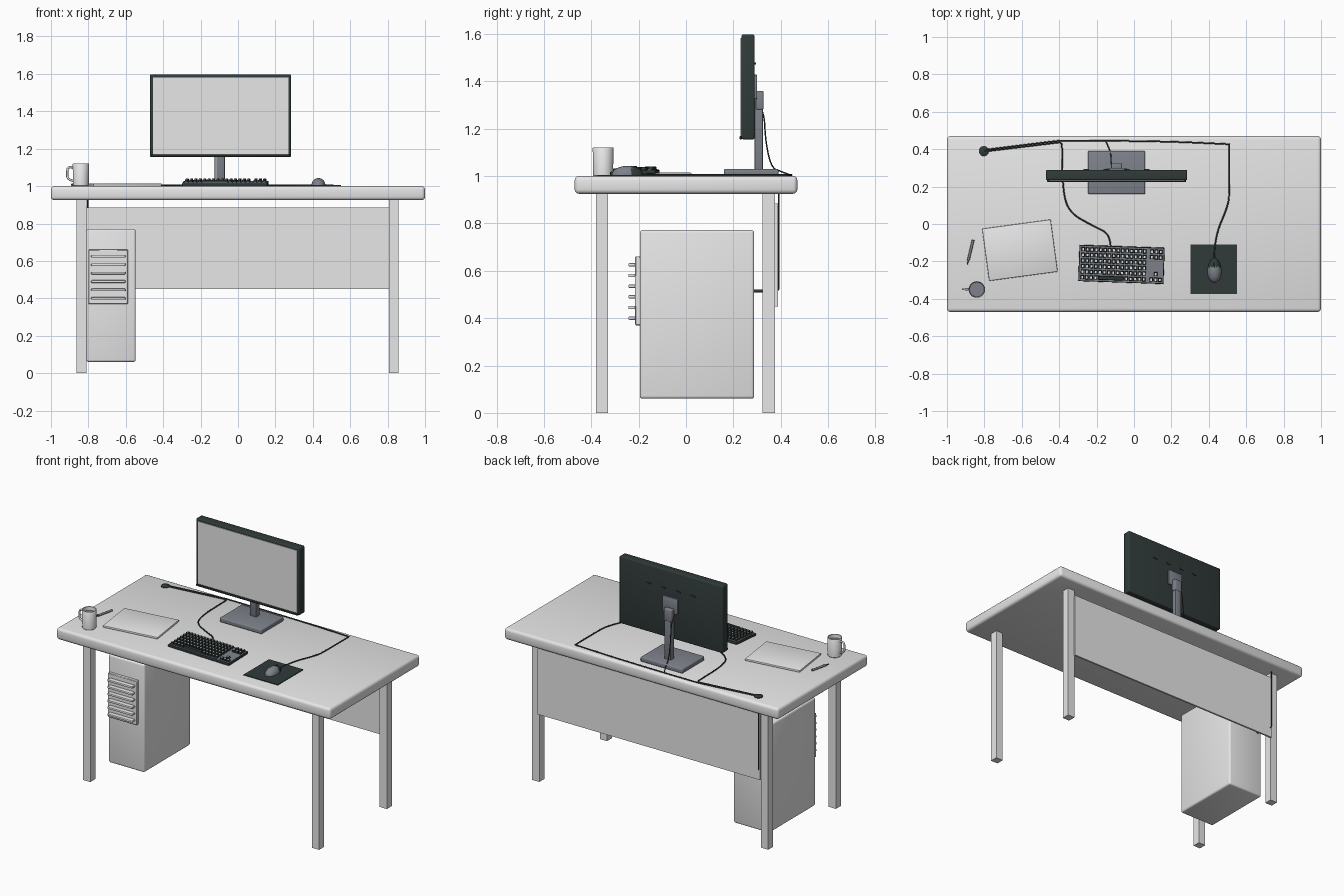
import bpy, bmesh, math
from mathutils import Matrix, Vector

if "Cube" in bpy.data.objects:
    bpy.data.objects.remove(bpy.data.objects["Cube"])


def material(name, rgb):
    m = bpy.data.materials.new(name)
    m.diffuse_color = (*rgb, 1)
    m.use_nodes = True
    m.node_tree.nodes["Principled BSDF"].inputs["Base Color"].default_value = m.diffuse_color
    return m


LIGHT = material("light_grey", (0.8, 0.8, 0.8))
SLATE = material("slate_grey", (0.21, 0.225, 0.26))
DARK = material("dark_charcoal", (0.03, 0.044, 0.042))


def finish(name, bm, mats, smooth=False):
    bmesh.ops.recalc_face_normals(bm, faces=bm.faces)
    me = bpy.data.meshes.new(name)
    bm.to_mesh(me)
    bm.free()
    ob = bpy.data.objects.new(name, me)
    bpy.context.collection.objects.link(ob)
    for m in mats:
        me.materials.append(m)
    if smooth:
        bpy.ops.object.select_all(action='DESELECT')
        bpy.context.view_layer.objects.active = ob
        ob.select_set(True)
        bpy.ops.object.shade_smooth_by_angle(angle=math.radians(40))
    return ob


def box(name, x, y, z, mat, bevel=0, segs=3, rot=0):
    """Box from (min, max) ranges, optionally bevelled and turned about z."""
    c = Vector((sum(x) / 2, sum(y) / 2, sum(z) / 2))
    size = (x[1] - x[0], y[1] - y[0], z[1] - z[0])
    bm = bmesh.new()
    bmesh.ops.create_cube(bm, size=1, matrix=Matrix.Diagonal((*size, 1)))
    if bevel:
        bmesh.ops.bevel(bm, geom=bm.edges[:], offset=bevel, segments=segs,
                        profile=0.5, affect='EDGES')
    ob = finish(name, bm, [mat], bevel > 0)
    ob.location = c
    ob.rotation_euler.z = math.radians(rot)
    return ob


def lathe(name, profile, loc, mats, steps=32, mat_rule=None):
    bm = bmesh.new()
    vs = [bm.verts.new((r, 0, z)) for r, z in profile]
    es = [bm.edges.new(p) for p in zip(vs, vs[1:])]
    bmesh.ops.spin(bm, geom=vs + es, cent=(0, 0, 0), axis=(0, 0, 1),
                   angle=2 * math.pi, steps=steps)
    bmesh.ops.remove_doubles(bm, verts=bm.verts, dist=1e-5)
    if mat_rule:
        for f in bm.faces:
            f.material_index = mat_rule(f.calc_center_median())
    ob = finish(name, bm, mats, True)
    ob.location = loc
    return ob


def tube(name, pts, radius, mat):
    cu = bpy.data.curves.new(name, 'CURVE')
    cu.dimensions = '3D'
    cu.bevel_depth = radius
    cu.bevel_resolution = 2
    cu.use_fill_caps = True
    sp = cu.splines.new('NURBS')
    sp.points.add(len(pts) - 1)
    for p, co in zip(sp.points, pts):
        p.co = (*co, 1)
    sp.order_u = 3
    sp.use_endpoint_u = True
    sp.resolution_u = 6
    cu.materials.append(mat)
    ob = bpy.data.objects.new(name, cu)
    bpy.context.collection.objects.link(ob)
    bpy.ops.object.select_all(action='DESELECT')
    bpy.context.view_layer.objects.active = ob
    ob.select_set(True)
    bpy.ops.object.convert(target='MESH')


# Desk: top, four legs, back panel
box("desk_top", (-1, 1), (-0.47, 0.47), (0.925, 1.0), LIGHT, 0.018)
for side, x in (("left", -0.837), ("right", 0.833)):
    for end, y in (("front", -0.355), ("back", 0.35)):
        box(f"leg_{end}_{side}", (x - 0.026, x + 0.026), (y - 0.026, y + 0.026),
            (0, 0.926), LIGHT)
box("back_panel", (-0.81, 0.81), (0.376, 0.388), (0.45, 0.885), LIGHT)

# Computer case with slatted vent
box("computer_case", (-0.81, -0.547), (-0.195, 0.288), (0.06, 0.772), LIGHT, 0.012)
box("vent_panel", (-0.8, -0.588), (-0.215, -0.19), (0.37, 0.66), LIGHT, 0.003, 1)
for i in range(6):
    z = 0.4 + i * 0.045
    box(f"vent_slat_{i + 1}", (-0.785, -0.602), (-0.243, -0.21), (z - 0.007, z + 0.007),
        LIGHT, 0.004, 2)

# Monitor: housing with inset screen, lower lip, mount, post, base
box("monitor_housing", (-0.47, 0.284), (0.234, 0.29), (1.155, 1.597), DARK, 0.007)
box("screen", (-0.454, 0.269), (0.23, 0.236), (1.17, 1.582), LIGHT)
box("monitor_lip", (-0.465, 0.279), (0.225, 0.236), (1.155, 1.169), DARK, 0.003, 1)
box("mount_plate", (-0.148, -0.038), (0.286, 0.3), (1.325, 1.428), SLATE, 0.004, 2)
box("mount_hinge", (-0.122, -0.064), (0.295, 0.327), (1.28, 1.36), SLATE, 0.006)
box("monitor_post", (-0.116, -0.07), (0.29, 0.325), (1.02, 1.355), SLATE, 0.004, 2)
box("monitor_base", (-0.246, 0.06), (0.16, 0.39), (1.0, 1.03), SLATE, 0.006)
for i in range(4):
    x = -0.255 + i * 0.108
    box(f"back_clip_{i + 1}", (x - 0.015, x + 0.015), (0.287, 0.295), (1.47, 1.48), DARK)

# Keyboard body, and keys as tapered blocks with a paler inset top
KB = Matrix.Translation((-0.067, -0.216, 1.0)) @ Matrix.Rotation(math.radians(-2), 4, 'Z')
TILT = Matrix.Translation((0, 0, 0.014)) @ Matrix.Rotation(math.radians(3), 4, 'X')
body = box("keyboard_body", (-0.228, 0.228), (-0.097, 0.097), (-0.009, 0.008), DARK, 0.004, 2)
body.matrix_world = KB @ TILT
deck = box("keyboard_deck", (-0.223, 0.223), (-0.092, 0.092), (0.0, 0.0095), SLATE)
deck.matrix_world = KB @ TILT @ Matrix.Translation((0, 0, 0.0048))

bm = bmesh.new()


def key(u, v, w=0.02, d=0.023, marked=True):
    r = bmesh.ops.create_cube(bm, size=1, matrix=Matrix.Translation((u, v, 0.014))
                              @ Matrix.Diagonal((w, d, 0.017, 1)))
    top = [p for p in r['verts'] if p.co.z > 0.015]
    for p in top:
        p.co.x += 0.003 if p.co.x < u else -0.003
        p.co.y += 0.003 if p.co.y < v else -0.003
    if marked:
        face = next(f for f in top[0].link_faces if all(p in top for p in f.verts))
        bmesh.ops.inset_region(bm, faces=[face], thickness=0.003)
        face.material_index = 1


for row in range(6):
    v = 0.075 - row * 0.030
    for col in range(15):
        if row == 5 and 4 <= col <= 9:
            continue
        key(-0.207 + col * 0.0235, v)
    for col in range(3):
        if row < 2 or row == 5 or (row == 4 and col == 1):
            key(0.161 + col * 0.0235, v)
key(-0.207 + 6.5 * 0.0235, -0.075, 0.138, 0.023, False)
finish("keyboard_keys", bm, [DARK, LIGHT]).matrix_world = KB @ TILT

# Mouse pad and mouse
box("mouse_pad", (0.303, 0.552), (-0.374, -0.11), (1.0, 1.005), DARK)
bm = bmesh.new()
bmesh.ops.create_uvsphere(bm, u_segments=24, v_segments=16, radius=1)
for p in bm.verts:
    p.co.z = max(p.co.z, 0)
    p.co.x *= 1 - 0.12 * p.co.y
bmesh.ops.remove_doubles(bm, verts=bm.verts, dist=1e-4)
for f in bm.faces:
    c = f.calc_center_median()
    f.material_index = int(c.y > 0.25)
bmesh.ops.transform(bm, verts=bm.verts, matrix=Matrix.Diagonal((0.037, 0.066, 0.038, 1)))
mouse = finish("mouse", bm, [SLATE, DARK], True)
mouse.location = (0.43, -0.247, 1.005)
box("mouse_wheel", (0.426, 0.434), (-0.227, -0.207), (1.03, 1.043), DARK, 0.003, 2)

# Notebook and pen
box("notebook", (-0.795, -0.425), (-0.281, 0.001), (1.0, 1.014), LIGHT, 0.005, 2, rot=7.7)
tube("pen", [(-0.86, -0.085, 1.007), (-0.886, -0.195, 1.007)], 0.007, SLATE)
tube("pen_tip", [(-0.886, -0.195, 1.007), (-0.891, -0.216, 1.006)], 0.003, DARK)

# Mug with drink and handle
lathe("mug", [(0, 0), (0.039, 0), (0.042, 0.003), (0.044, 0.118), (0.042, 0.121),
              (0.040, 0.119), (0.039, 0.095), (0, 0.095)], (-0.84, -0.35, 1.0),
      [LIGHT, SLATE], mat_rule=lambda c: int(abs(c.z - 0.095) < 0.003))
tube("mug_handle", [(-0.88, -0.35, 1.1), (-0.908, -0.348, 1.106), (-0.914, -0.347, 1.075),
                    (-0.912, -0.347, 1.035), (-0.88, -0.35, 1.028)], 0.006, LIGHT)

# Cable grommet and cables
lathe("cable_grommet", [(0, 0), (0.027, 0), (0.027, 0.004), (0.023, 0.007), (0, 0.007)],
      (-0.803, 0.39, 1.0), [DARK], 24)
Z, R = 1.004, 0.004
tube("keyboard_cable", [(x, y, Z) for x, y in (
    (-0.8, 0.388), (-0.42, 0.434), (-0.385, 0.438), (-0.385, 0.39), (-0.38, 0.17),
    (-0.345, 0.06), (-0.22, -0.01), (-0.125, -0.055), (-0.125, -0.125))], R, DARK)
tube("mouse_cable", [(x, y, Z) for x, y in (
    (-0.8, 0.396), (-0.42, 0.444), (-0.38, 0.446), (0.15, 0.443), (0.505, 0.427), (0.51, 0.427),
    (0.51, 0.42), (0.51, 0.18), (0.505, 0.1), (0.43, -0.07), (0.428, -0.19))], R, DARK)
tube("monitor_cable", [(-0.12, 0.295, 1.32), (-0.122, 0.33, 1.28), (-0.122, 0.335, 1.15),
                       (-0.122, 0.36, 1.035), (-0.13, 0.4, 1.02), (-0.15, 0.44, Z)],
     0.003, DARK)
tube("case_cable", [(-0.803, 0.392, 1.0), (-0.803, 0.392, 0.54), (-0.803, 0.392, 0.515),
                    (-0.78, 0.36, 0.515), (-0.775, 0.32, 0.515)], 0.003, DARK)
tube("case_plug", [(-0.775, 0.285, 0.515), (-0.775, 0.325, 0.515)], 0.007, DARK)
